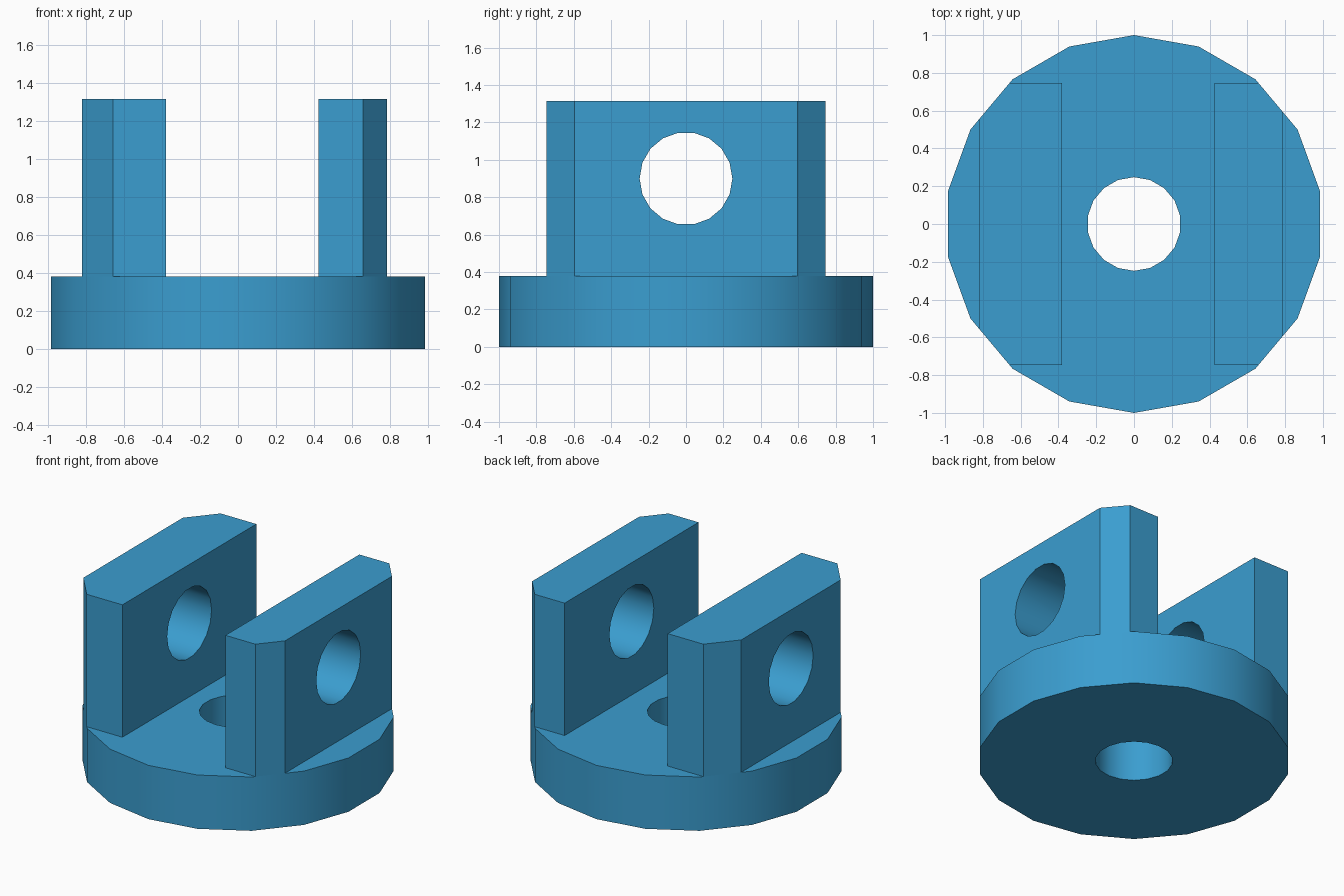
import bpy, bmesh, math
from mathutils import Vector

if "Cube" in bpy.data.objects:
    bpy.data.objects.remove(bpy.data.objects["Cube"], do_unlink=True)

SIDES = 18
BASE_TOP = 0.38
TOP = 1.315
BORE_R = 0.248
AXLE_Z = 0.90

# Single blue material
blue = bpy.data.materials.new("blue")
blue.use_nodes = True
colour = (0.043, 0.34, 0.63, 1.0)
blue.diffuse_color = colour
blue.node_tree.nodes["Principled BSDF"].inputs["Base Color"].default_value = colour


def make_object(name, bm):
    bmesh.ops.recalc_face_normals(bm, faces=bm.faces[:])
    mesh = bpy.data.meshes.new(name)
    bm.to_mesh(mesh)
    bm.free()
    mesh.materials.append(blue)
    obj = bpy.data.objects.new(name, mesh)
    bpy.context.collection.objects.link(obj)
    return obj


def ring(radius):
    """Polygon points with a corner at (0, radius)."""
    steps = [2 * math.pi * i / SIDES for i in range(SIDES)]
    return [(radius * math.sin(a), radius * math.cos(a)) for a in steps]


def prism(name, points, depth):
    """Solid made by sweeping a flat outline along the depth vector."""
    bm = bmesh.new()
    face = bm.faces.new([bm.verts.new(p) for p in points])
    swept = bmesh.ops.extrude_face_region(bm, geom=[face], use_keep_orig=True)
    verts = [g for g in swept["geom"] if isinstance(g, bmesh.types.BMVert)]
    bmesh.ops.translate(bm, verts=verts, vec=Vector(depth))
    return make_object(name, bm)


def activate(obj):
    bpy.ops.object.select_all(action='DESELECT')
    obj.select_set(True)
    bpy.context.view_layer.objects.active = obj


def cut(obj, tool, operation):
    mod = obj.modifiers.new(operation.lower(), 'BOOLEAN')
    mod.operation = operation
    mod.solver = 'EXACT'
    mod.object = tool
    activate(obj)
    bpy.ops.object.modifier_apply(modifier=mod.name)


def smooth(obj):
    activate(obj)
    bpy.ops.object.shade_smooth_by_angle(angle=math.radians(30))


# Round base with a vertical centre bore
bm = bmesh.new()
loops = [[bm.verts.new((x, y, z)) for x, y in ring(r)]
         for r, z in ((1, 0), (1, BASE_TOP), (BORE_R, BASE_TOP), (BORE_R, 0))]
for a, b in zip(loops, loops[1:] + loops[:1]):
    for i in range(SIDES):
        j = (i + 1) % SIDES
        bm.faces.new((a[i], a[j], b[j], b[i]))
# Merge the segments of the flat annuli
make_flat = [e for e in bm.edges if len(e.link_faces) == 2]
base = make_object("base", bm)
smooth(base)

# Helpers: round envelope that trims the arms, and the axle bore through them
envelope = prism("envelope_cutter", [(x, y, -1) for x, y in ring(1)], (0, 0, 4))
axle = prism("axle_cutter", [(-2, y, AXLE_Z + z) for z, y in ring(BORE_R)], (4, 0, 0))

# Upright arms, trimmed to the base outline and bored for the axle
HALF_Y = 0.747
for name, x0, x1 in (("right_arm", -0.82, -0.38), ("left_arm", 0.425, 0.785)):
    outline = [(x0, -HALF_Y, BASE_TOP), (x1, -HALF_Y, BASE_TOP),
               (x1, HALF_Y, BASE_TOP), (x0, HALF_Y, BASE_TOP)]
    arm = prism(name, outline, (0, 0, TOP - BASE_TOP))
    cut(arm, envelope, 'INTERSECT')
    cut(arm, axle, 'DIFFERENCE')
    smooth(arm)

for helper in (envelope, axle):
    bpy.data.objects.remove(helper, do_unlink=True)
